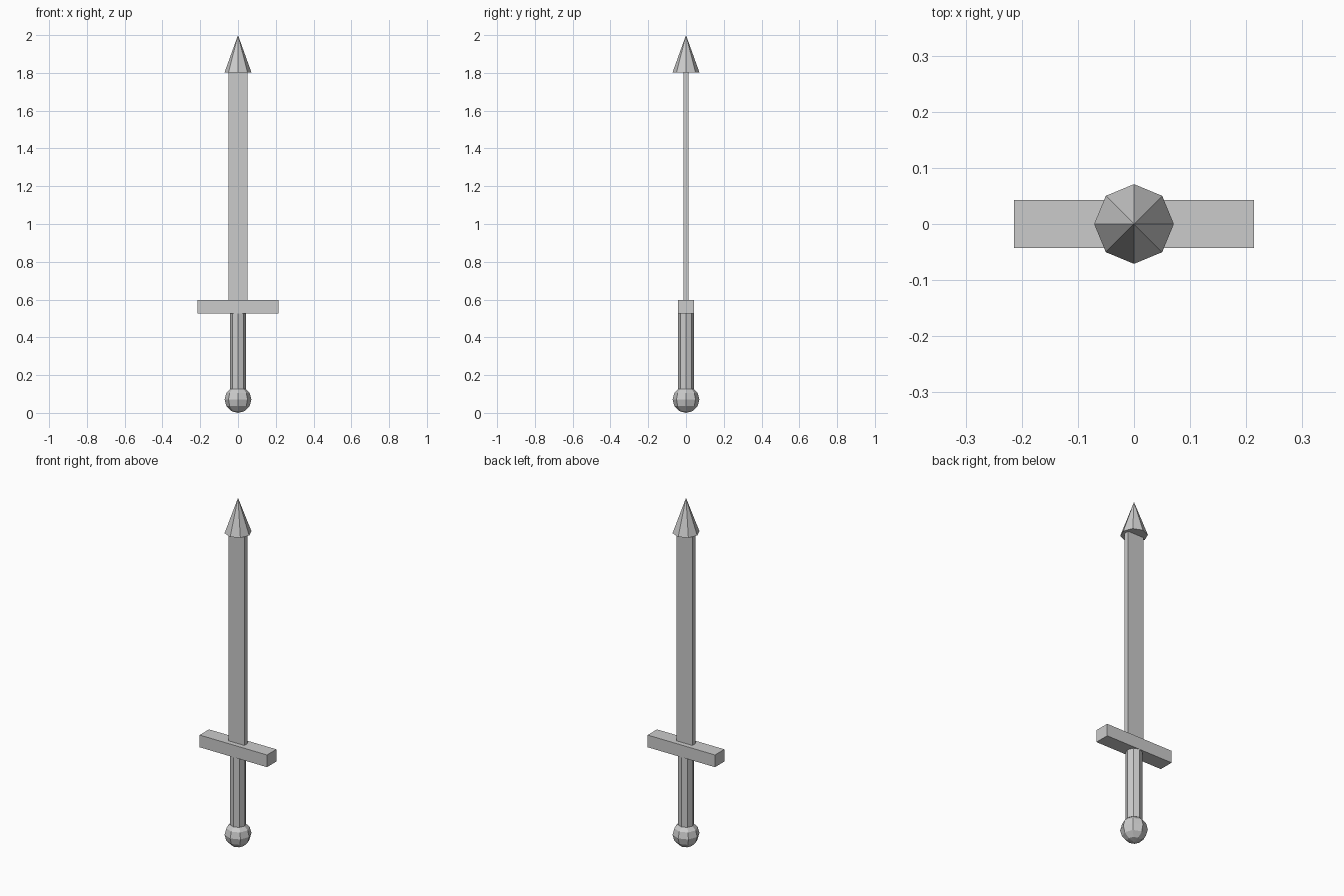
import bpy

if "Cube" in bpy.data.objects:
    bpy.data.objects.remove(bpy.data.objects["Cube"])


def box(name, size, z0, z1):
    bpy.ops.mesh.primitive_cube_add(size=1, location=(0, 0, (z0 + z1) / 2))
    ob = bpy.context.object
    ob.name = name
    ob.scale = (size[0], size[1], z1 - z0)
    bpy.ops.object.transform_apply(location=False, rotation=False, scale=True)


def taper(name, r0, r1, z0, z1):
    # eight-sided, corners on the x and y axes
    bpy.ops.mesh.primitive_cone_add(vertices=8, radius1=r0, radius2=r1,
                                    depth=z1 - z0, location=(0, 0, (z0 + z1) / 2))
    bpy.context.object.name = name


# Round pommel
bpy.ops.mesh.primitive_uv_sphere_add(segments=8, ring_count=6, radius=0.071,
                                     location=(0, 0, 0.071))
bpy.context.object.name = "pommel"

# Handle, crossguard, blade and point
taper("grip", 0.043, 0.043, 0.127, 0.527)
box("crossguard", (0.428, 0.085), 0.527, 0.597)
box("blade", (0.10, 0.028), 0.597, 1.805)
taper("blade_tip", 0.071, 0, 1.803, 2.0)
